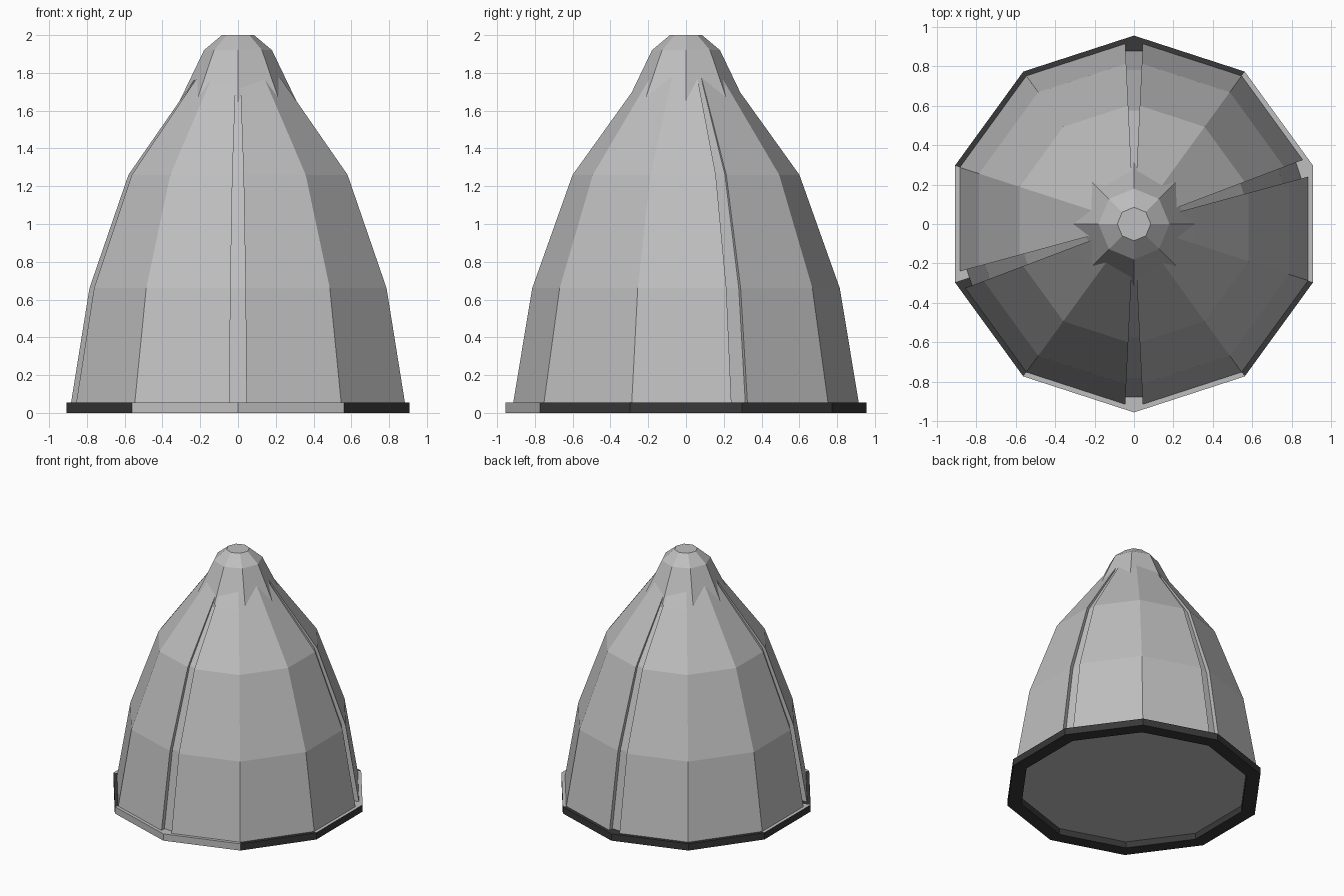
import bpy, bmesh, math

if "Cube" in bpy.data.objects:
    bpy.data.objects.remove(bpy.data.objects["Cube"], do_unlink=True)


def material(name, value):
    m = bpy.data.materials.new(name)
    m.use_nodes = True
    colour = (value, value, value, 1)
    m.diffuse_color = colour
    m.node_tree.nodes["Principled BSDF"].inputs["Base Color"].default_value = colour
    return m


light = material("light grey", 0.52)
dark = material("charcoal", 0.04)


def polar(r, t, angle, z):
    """Point at radius r and sideways offset t from a direction."""
    a = math.radians(angle)
    return (r * math.cos(a) - t * math.sin(a), r * math.sin(a) + t * math.cos(a), z)


def loft(name, rings, materials, cap_ends=True, closed=False, paint=None):
    """Join rings of points with quads, optionally closing the loop of rings."""
    bm = bmesh.new()
    loops = [[bm.verts.new(p) for p in ring] for ring in rings]
    pairs = list(zip(loops, loops[1:]))
    if closed:
        pairs.append((loops[-1], loops[0]))
    for low, high in pairs:
        n = len(low)
        for i in range(n):
            j = (i + 1) % n
            bm.faces.new((low[i], low[j], high[j], high[i]))
    if cap_ends:
        bm.faces.new(loops[0][::-1])
        bm.faces.new(loops[-1])
    bmesh.ops.recalc_face_normals(bm, faces=bm.faces[:])
    bm.normal_update()
    if paint:
        for f in bm.faces:
            f.material_index = paint(f)
    mesh = bpy.data.meshes.new(name)
    bm.to_mesh(mesh)
    bm.free()
    for m in materials:
        mesh.materials.append(m)
    obj = bpy.data.objects.new(name, mesh)
    bpy.context.collection.objects.link(obj)
    return obj


def regular(r, z, sides, start):
    return [polar(r, 0, start + 360 * i / sides, z) for i in range(sides)]


# Ten-sided shell, with a tapering groove along four of its ridges
GROOVED = (18, 90, 198, 270)


def shell_ring(r, z):
    points = []
    for angle in range(18, 378, 36):
        if angle in GROOVED:
            w, depth = 0.048 * r, 0.055 * r
            edge = r - w * math.tan(math.radians(18))
            points += [polar(edge, -w, angle, z), polar(r - depth, -w, angle, z),
                       polar(r - depth, w, angle, z), polar(edge, w, angle, z)]
        else:
            points.append(polar(r, 0, angle, z))
    return points


shell_profile = [(0.93, 0.05), (0.827, 0.66), (0.61, 1.26), (0.326, 1.65), (0.19, 1.835)]
loft("shell", [shell_ring(r, z) for r, z in shell_profile], [light])

# Eight-sided tip whose corners pierce the shell
tip_profile = [(0.324, 1.62), (0.18, 1.92), (0.085, 2.0)]
loft("tip", [regular(r, z, 8, 0) for r, z in tip_profile], [light])


# Base rim, with light and dark panels
def rim_paint(face):
    c = face.calc_center_median()
    sector = round(math.degrees(math.atan2(c.y, c.x)) / 36) % 10
    if face.normal.z > 0.5:
        return 0 if sector in (0, 1, 5, 7, 8) else 1
    outward = face.normal.x * c.x + face.normal.y * c.y > 0.1
    return 0 if outward and sector in (7, 8) else 1


rim_profile = [(0.956, 0), (0.956, 0.055), (0.85, 0.055), (0.85, 0)]
loft("base_rim", [regular(r, z, 10, 18) for r, z in rim_profile], [light, dark],
     cap_ends=False, closed=True, paint=rim_paint)
